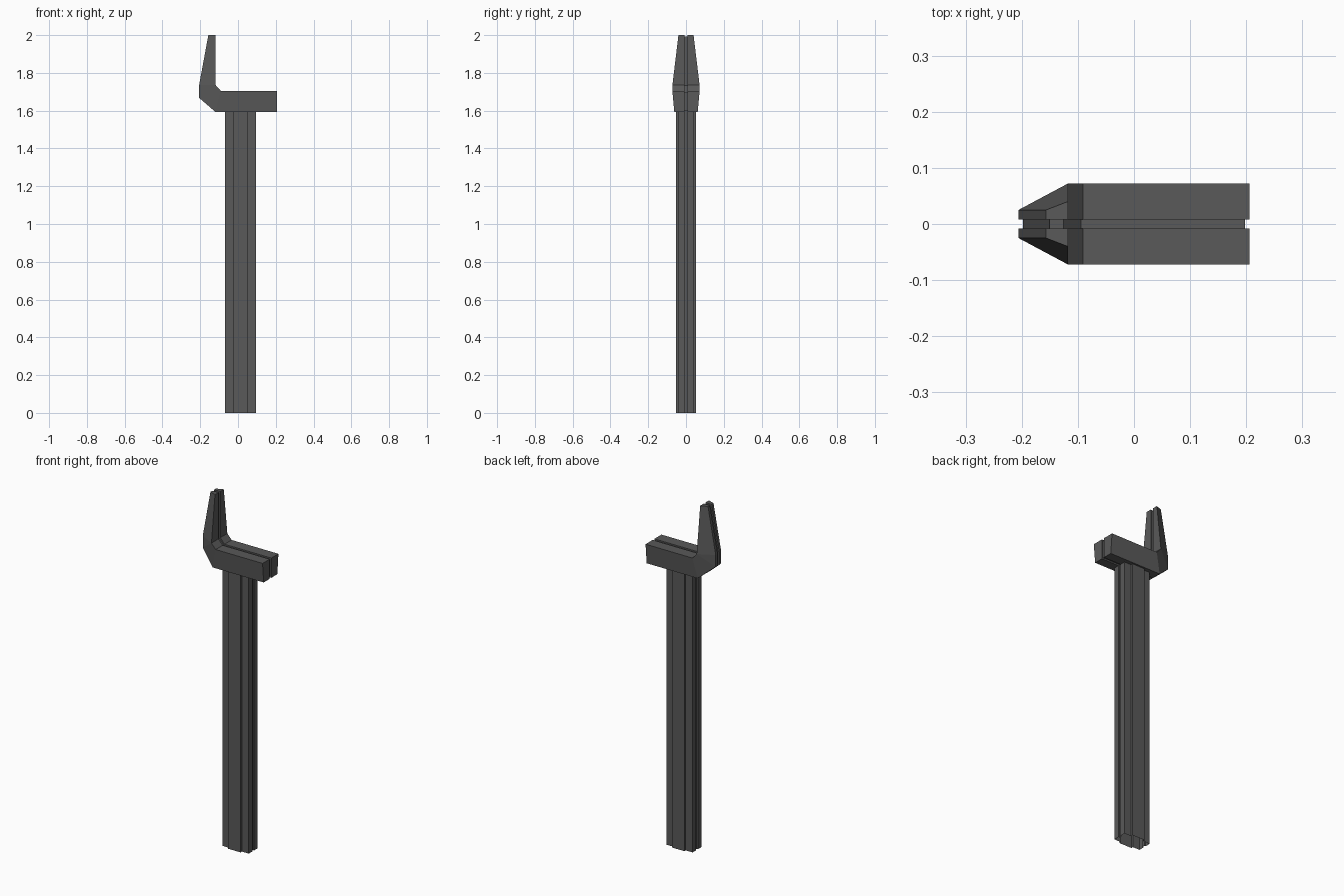
import bpy, bmesh
from mathutils import Vector

if "Cube" in bpy.data.objects:
    bpy.data.objects.remove(bpy.data.objects["Cube"])

dark = bpy.data.materials.new("dark_metal")
dark.diffuse_color = (0.1, 0.1, 0.1, 1)
dark.use_nodes = True
dark.node_tree.nodes["Principled BSDF"].inputs["Base Color"].default_value = dark.diffuse_color


def finish(bm, name):
    bmesh.ops.recalc_face_normals(bm, faces=bm.faces[:])
    mesh = bpy.data.meshes.new(name)
    bm.to_mesh(mesh)
    bm.free()
    mesh.materials.append(dark)
    obj = bpy.data.objects.new(name, mesh)
    bpy.context.collection.objects.link(obj)
    return obj


def extrude_face(bm, face, offset):
    new = bmesh.ops.extrude_face_region(bm, geom=[face])["geom"]
    verts = [g for g in new if isinstance(g, bmesh.types.BMVert)]
    bmesh.ops.translate(bm, verts=verts, vec=Vector(offset))


GAP = 0.008     # half width of the centre groove and its depth

# Shaft: raised centre panels front and back, groove down both narrow ends, open foot
half = [(-0.07 + GAP, GAP), (-0.07, GAP), (-0.07, 0.04), (-0.026, 0.04), (-0.026, 0.052),
        (0.053, 0.052), (0.053, 0.04), (0.096, 0.04), (0.096, GAP), (0.096 - GAP, GAP)]
section = half + [(x, -y) for x, y in reversed(half)]
bm = bmesh.new()
low = [bm.verts.new((x, y, 0)) for x, y in section]
high = [bm.verts.new((x, y, 1.6)) for x, y in section]
for i in range(len(section)):
    bm.faces.new((low[i - 1], low[i], high[i], high[i - 1]))
bm.faces.new(high)
finish(bm, "shaft")

# Head profile: x, z and outer half thickness at each point
profile = [(-0.157, 2.0, 0.025), (-0.206, 1.735, 0.025), (-0.206, 1.668, 0.025),
           (-0.118, 1.592, 0.062), (0.206, 1.592, 0.062), (0.206, 1.705, 0.072),
           (-0.091, 1.705, 0.072), (-0.118, 1.735, 0.072), (-0.118, 2.0, 0.040)]
side_faces = [(0, 1, 7, 8), (1, 2, 7), (2, 3, 6, 7), (3, 4, 5, 6)]
n = len(profile)

# Head cheeks, mirrored about the centre groove
bm = bmesh.new()
outer = [bm.verts.new((x, -y, z)) for x, z, y in profile]
inner = [bm.verts.new((x, -GAP, z)) for x, z, y in profile]
for i in range(n):
    j = (i + 1) % n
    bm.faces.new((outer[i], outer[j], inner[j], inner[i]))
for ids in side_faces:
    bm.faces.new([outer[i] for i in ids])
bm.faces.new(inner)
cheeks = finish(bm, "head_cheeks")
mirror = cheeks.modifiers.new("Mirror", "MIRROR")
mirror.use_axis = (False, True, False)
mirror.use_mirror_merge = False

# Recessed core between the cheeks
bm = bmesh.new()
f = bm.faces.new([bm.verts.new((x, -GAP - 0.001, z)) for x, z, y in profile])
f.normal_update()
rim = bmesh.ops.inset_region(bm, faces=[f], thickness=GAP, use_even_offset=True,
                             use_boundary=True)["faces"]
bmesh.ops.delete(bm, geom=rim, context="FACES")
bm.faces.ensure_lookup_table()
extrude_face(bm, bm.faces[0], (0, 2 * GAP + 0.002, 0))
finish(bm, "head_core")
